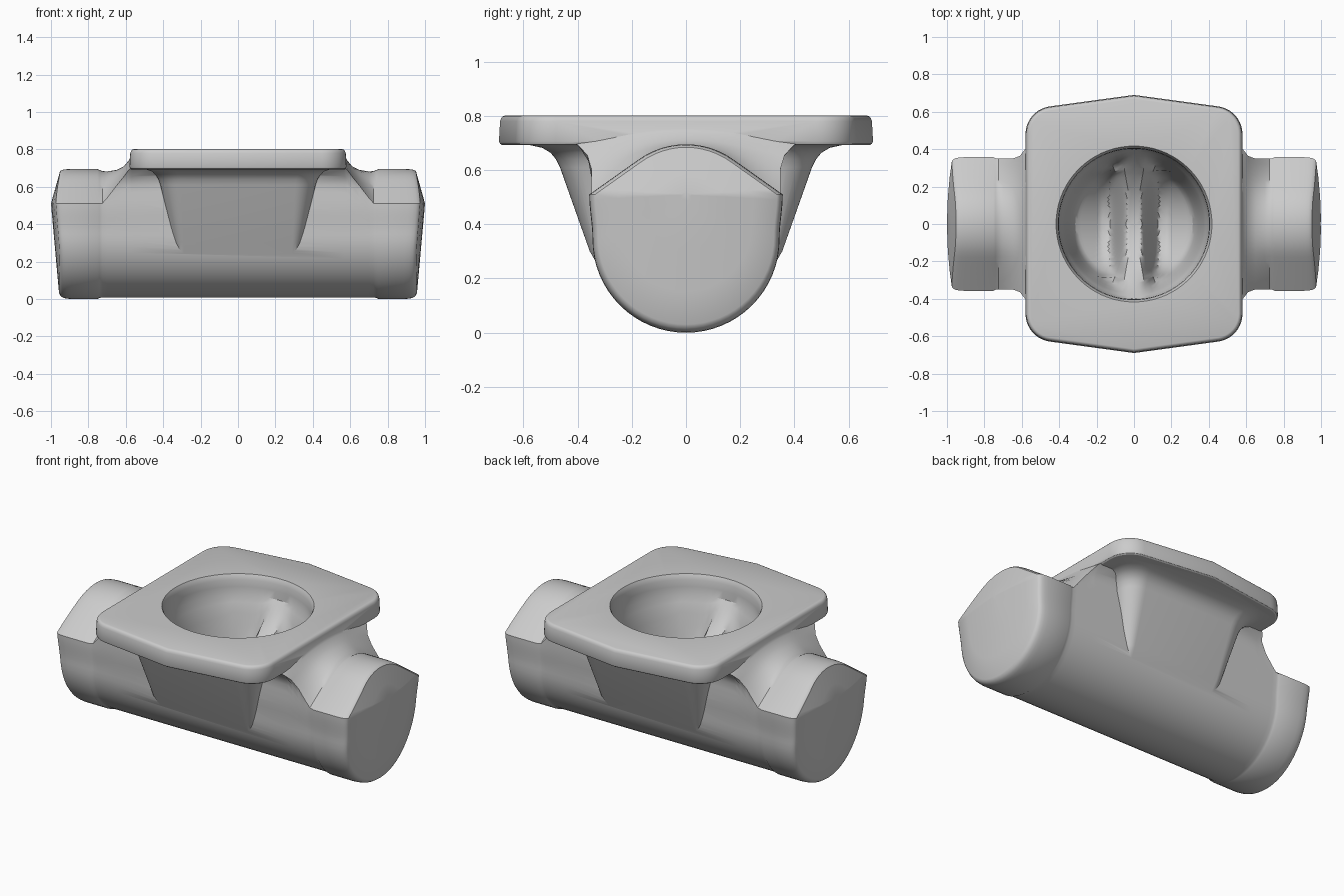
import bpy, bmesh
from math import sin, cos, pi, sqrt, radians

if "Cube" in bpy.data.objects:
    bpy.data.objects.remove(bpy.data.objects["Cube"])


def loft(name, rings):
    """Closed solid skinned through rings that share one point count."""
    bm = bmesh.new()
    vs = [[bm.verts.new(p) for p in r] for r in rings]
    n = len(vs[0])
    for a, b in zip(vs, vs[1:]):
        for i in range(n):
            j = (i + 1) % n
            bm.faces.new((a[i], a[j], b[j], b[i]))
    bm.faces.new(vs[0])
    bm.faces.new(vs[-1])
    bmesh.ops.recalc_face_normals(bm, faces=bm.faces[:])
    me = bpy.data.meshes.new(name)
    bm.to_mesh(me)
    bm.free()
    ob = bpy.data.objects.new(name, me)
    bpy.context.collection.objects.link(ob)
    return ob


def smooth(t):
    t = max(0.0, min(1.0, t))
    return t * t * (3 - 2 * t)


# ---- tubular body: U-shaped lower half, arched top ----
def half_width(z):
    return 0.345 + 0.012 * smooth((z - 0.345) / 0.165) + 0.06 * max(0, (z - 0.61) / 0.09) ** 2


def arch(t):
    y = abs(t) * 0.36
    if y < 0.18:
        return (0.39 + sqrt(0.305 ** 2 - y * y) - 0.51) / 0.185
    return (0.39 + sqrt(0.305 ** 2 - 0.18 ** 2) - 0.51) / 0.185 * (0.36 - y) / 0.18


def section(shoulder, top, e):
    w = half_width(shoulder) - e
    pts = [(w * t, shoulder + (top - shoulder) * arch(t))
           for t in [1 - i / 12 for i in range(25)]]
    side = [0.345 + (shoulder - 0.345) * k / 8 for k in range(1, 8)]
    pts += [(e - half_width(z), z) for z in reversed(side)]
    r = 0.345 - e
    pts += [(-r * cos(pi * i / 32), 0.345 - r * sin(pi * i / 32)) for i in range(33)]
    pts += [(half_width(z) - e, z) for z in side]
    return pts


def end_x(y, z):
    slope = 0.09 * (0.51 - z) if z < 0.51 else 0.28 * (z - 0.51)
    return 1.0 - 0.03 * (y / 0.36) ** 2 - slope


half = []
for x, sh, top, e in [(0.57, 0.70, 0.765, 0.008), (0.585, 0.69, 0.74, 0.008),
                      (0.61, 0.655, 0.71, 0.008), (0.65, 0.605, 0.69, 0.008),
                      (0.70, 0.54, 0.682, 0.008), (0.725, 0.512, 0.684, 0.008),
                      (0.74, 0.51, 0.69, 0.006), (0.752, 0.51, 0.695, 0)]:
    half.append([(x, y, z) for y, z in section(sh, top, e)])
for d, s in [(0.06, 1), (0.035, 0.995), (0.018, 0.985), (0.006, 0.968),
             (0, 0.94), (0, 0.7), (0, 0.4), (0, 0.05)]:
    ring = []
    for y, z in section(0.51, 0.695, 0):
        y, z = y * s, 0.51 + (z - 0.51) * s
        ring.append((end_x(y, z) - d, y, z))
    half.append(ring)
mirrored = [[(-x, y, z) for x, y, z in r] for r in reversed(half)]
body = loft("valve_body", mirrored + half)


# ---- flange plate with slightly peaked front and back ----
def flange_outline(inset, z):
    r = 0.15 - inset
    q = [(0.43 + r * cos(radians(a)), 0.48 + r * sin(radians(a)))
         for a in [82 * i / 10 for i in range(11)]]
    pts = q + [(0, 0.69 - inset)] + [(-x, y) for x, y in reversed(q)]
    pts += [(-x, -y) for x, y in pts]
    return [(x, y, z) for x, y in pts]


flange = loft("flange", [flange_outline(i, z) for i, z in
              [(0.012, 0.692), (0.004, 0.697), (0, 0.706), (0.004, 0.78),
               (0.008, 0.791), (0.014, 0.798), (0.022, 0.801)]])


# ---- central flared neck under the flange ----
def rounded_rect(hx, hy, r, z):
    pts = []
    for k, (sx, sy) in enumerate([(1, 1), (-1, 1), (-1, -1), (1, -1)]):
        for i in range(11):
            a = pi / 2 * (k + i / 10)
            pts.append((sx * (hx - r) + r * cos(a), sy * (hy - r) + r * sin(a), z))
    return pts


neck = loft("neck", [rounded_rect(*p) for p in
            [(0.31, 0.29, 0.03, 0.19), (0.34, 0.355, 0.05, 0.30),
             (0.415, 0.465, 0.11, 0.61), (0.425, 0.48, 0.115, 0.64),
             (0.44, 0.50, 0.12, 0.664), (0.46, 0.53, 0.125, 0.682),
             (0.49, 0.575, 0.13, 0.692), (0.50, 0.59, 0.13, 0.72)]])


# ---- cavity: round bowl with two deep pockets either side of a weir ----
def cavity_z(x, y):
    r = sqrt(x * x + y * y)
    bowl = 0.42 + 0.26 * (r / 0.4) ** 2
    floor = 0.38 - sqrt(max(0, 0.28 ** 2 - y * y)) + 0.7 * max(0, abs(x) - 0.18)
    s = smooth((abs(x) - 0.035) / 0.10) * smooth((0.40 - r) / 0.09)
    return bowl + (floor - bowl) * s


N = 72
circle = [(cos(2 * pi * i / N), sin(2 * pi * i / N)) for i in range(N)]
rings = [[(r * c, r * s, z) for c, s in circle] for r, z in
         [(0.418, 0.9), (0.418, 0.803), (0.411, 0.79), (0.405, 0.77), (0.402, 0.73)]]
for k in range(28):
    r = 0.40 * (1 - k / 28)
    rings.append([(r * c, r * s, cavity_z(r * c, r * s)) for c, s in circle])
cavity = loft("cavity_cutter", rings)
cavity.hide_render = True

# ---- join the parts, then hollow out the cavity ----
bpy.context.view_layer.objects.active = body
body.select_set(True)
for part, op in [(neck, 'UNION'), (flange, 'UNION'), (cavity, 'DIFFERENCE')]:
    m = body.modifiers.new(part.name, 'BOOLEAN')
    m.object, m.operation, m.solver = part, op, 'EXACT'
    bpy.ops.object.modifier_apply(modifier=m.name)
    bpy.data.objects.remove(part)
bpy.ops.object.shade_smooth_by_angle(angle=radians(32))
